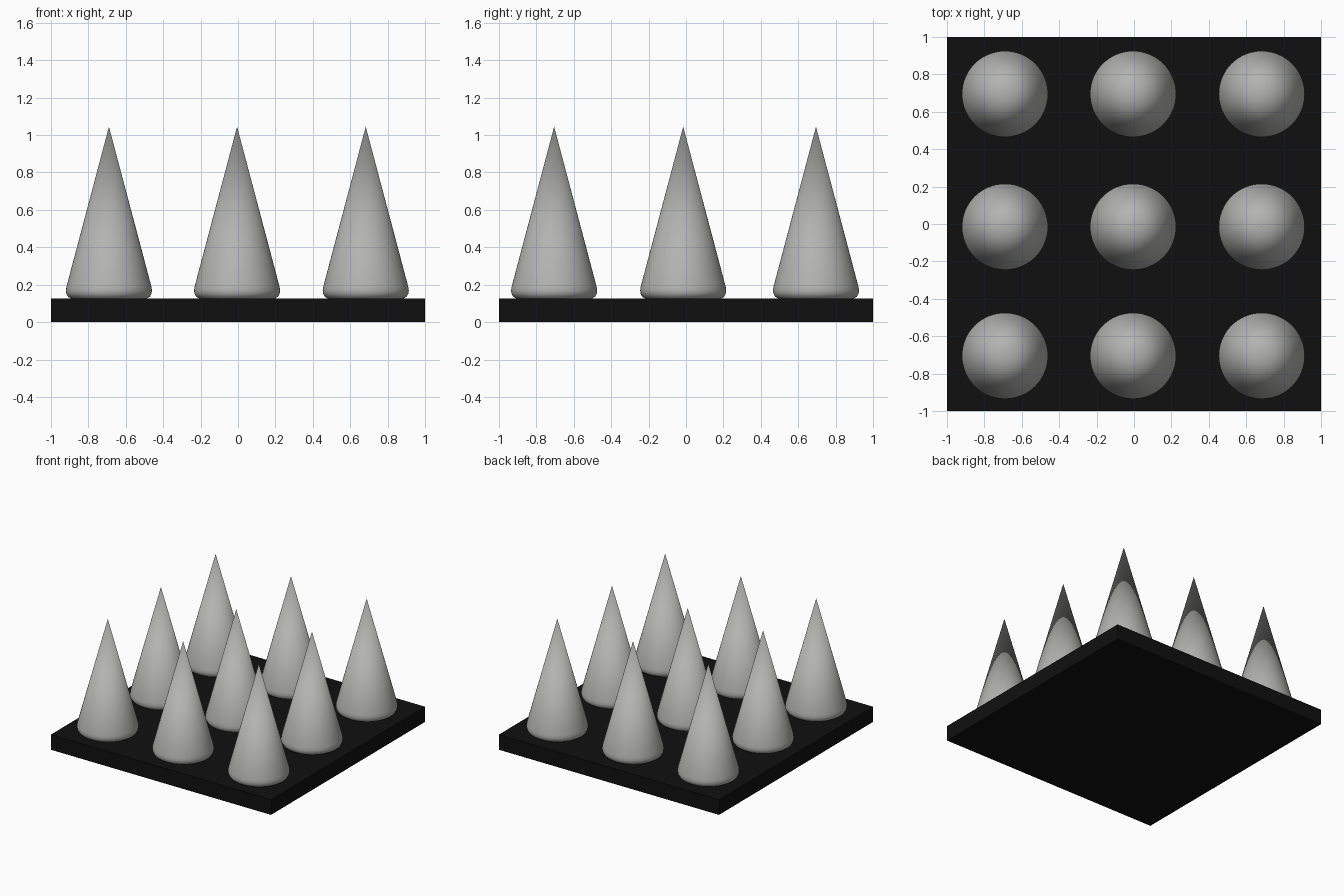
import bpy, bmesh, math
from mathutils import Matrix

cube = bpy.data.objects.get("Cube")
if cube:
    bpy.data.objects.remove(cube, do_unlink=True)


def material(name, color):
    mat = bpy.data.materials.new(name)
    mat.use_nodes = True
    mat.diffuse_color = color
    mat.node_tree.nodes["Principled BSDF"].inputs["Base Color"].default_value = color
    return mat


def add_object(name, bm, mat):
    mesh = bpy.data.meshes.new(name)
    bm.to_mesh(mesh)
    bm.free()
    mesh.materials.append(mat)
    obj = bpy.data.objects.new(name, mesh)
    bpy.context.collection.objects.link(obj)
    return obj


black = material("black", (0.005, 0.005, 0.005, 1))
grey = material("grey", (0.45, 0.45, 0.44, 1))

BASE_TOP = 0.125

# Flat square base
bm = bmesh.new()
bmesh.ops.create_cube(bm, size=1, matrix=Matrix.Translation((0, 0, BASE_TOP / 2))
                      @ Matrix.Diagonal((2, 2, BASE_TOP, 1)))
add_object("base_plate", bm, black)

# Spike: pointed cone with a rounded foot, set slightly into the base
profile = [(0, 0.11), (0.18, 0.11), (0.2, BASE_TOP), (0.219, 0.136), (0.228, 0.153),
           (0.23, 0.17), (0.227, 0.19), (0, 1.045)]
bm = bmesh.new()
verts = [bm.verts.new((r, 0, z)) for r, z in profile]
edges = [bm.edges.new(pair) for pair in zip(verts, verts[1:])]
bmesh.ops.spin(bm, geom=verts + edges, axis=(0, 0, 1), cent=(0, 0, 0),
               angle=math.tau, steps=64)
bmesh.ops.remove_doubles(bm, verts=bm.verts, dist=0.0005)
bmesh.ops.recalc_face_normals(bm, faces=bm.faces)
spike = add_object("spike", bm, grey)

bpy.ops.object.select_all(action="DESELECT")
spike.select_set(True)
bpy.context.view_layer.objects.active = spike
bpy.ops.object.shade_smooth_by_angle(angle=math.radians(40))

# Three by three grid of spikes
spots = [(x, y) for y in (-0.705, -0.015, 0.695) for x in (-0.69, -0.005, 0.683)]
for i, (x, y) in enumerate(spots):
    obj = spike
    if i:
        obj = spike.copy()
        bpy.context.collection.objects.link(obj)
    obj.name = f"spike_{i + 1}"
    obj.location = (x, y, 0)
